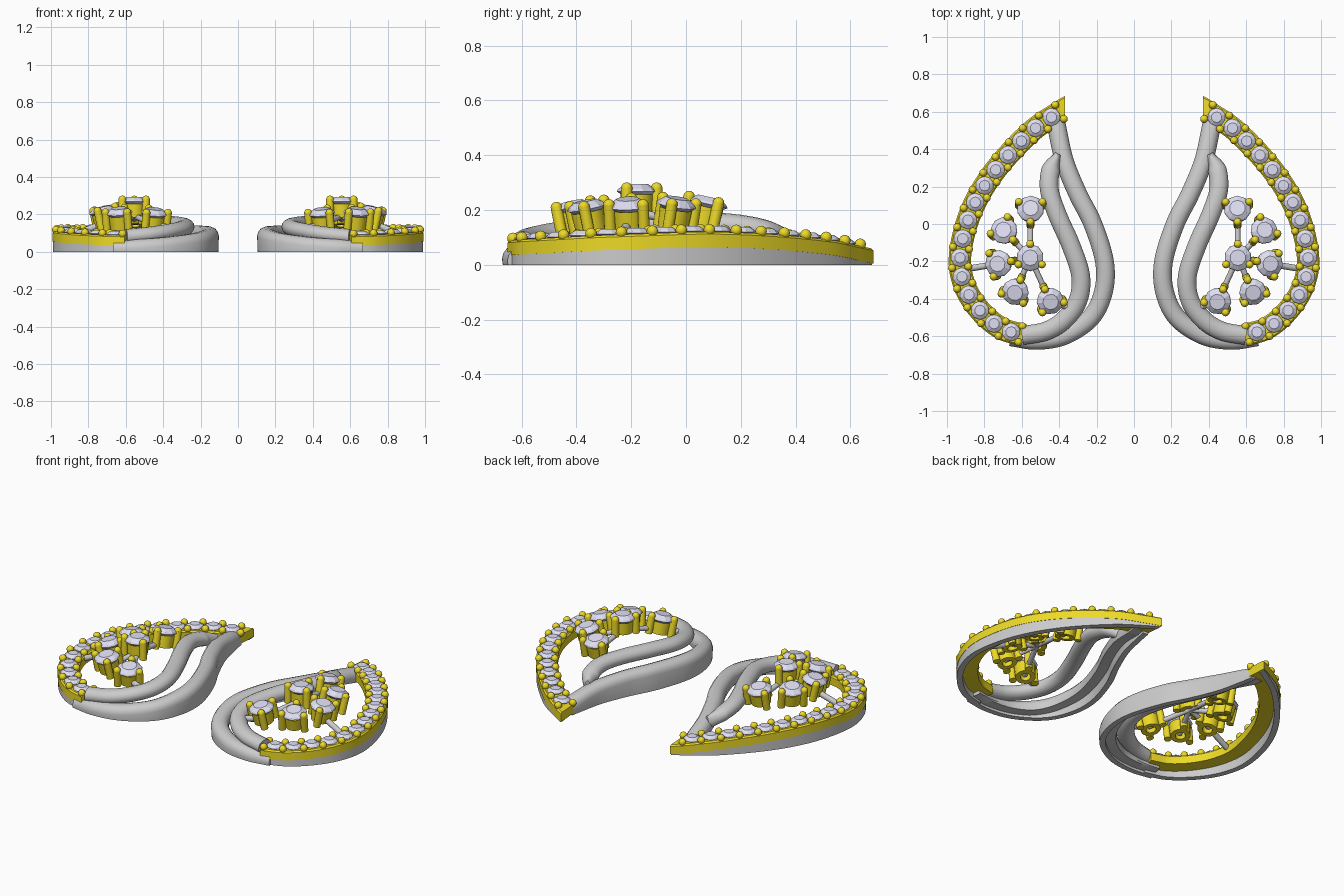
import bpy, bmesh, math
from mathutils import Vector, Matrix

if "Cube" in bpy.data.objects:
    bpy.data.objects.remove(bpy.data.objects["Cube"])

def material(name, col):
    m = bpy.data.materials.new(name)
    m.diffuse_color = col
    m.use_nodes = True
    m.node_tree.nodes["Principled BSDF"].inputs["Base Color"].default_value = m.diffuse_color
    return m

GOLD = material("gold", (0.85, 0.70, 0.02, 1))
STONE = material("stone", (0.74, 0.74, 0.90, 1))

def finish(name, bm, mat=None, angle=35):
    """Turn a bmesh of the right earring into an object mirrored to the left."""
    bmesh.ops.recalc_face_normals(bm, faces=bm.faces)
    me = bpy.data.meshes.new(name)
    bm.to_mesh(me)
    bm.free()
    if angle:
        for p in me.polygons:
            p.use_smooth = True
        me.set_sharp_from_angle(angle=math.radians(angle))
    ob = bpy.data.objects.new(name, me)
    bpy.context.collection.objects.link(ob)
    if mat:
        me.materials.append(mat)
    mir = ob.modifiers.new("mirror", 'MIRROR')
    mir.use_mirror_merge = False
    return ob

def dense(pts):
    """Catmull-Rom points with running length."""
    v = [Vector(p) for p in pts]
    v = [2 * v[0] - v[1]] + v + [2 * v[-1] - v[-2]]
    out = []
    for i in range(1, len(v) - 2):
        a, b, c, d = v[i - 1:i + 3]
        for k in range(12):
            t = k / 12
            out.append(0.5 * (2 * b + (c - a) * t + (2 * a - 5 * b + 4 * c - d) * t**2
                              + (3 * b - a - 3 * c + d) * t**3))
    return out + [v[-2]]

def frames(pts):
    """Point, sideways vector and running length along a path."""
    d = dense(pts)
    res, run = [], 0
    for i, p in enumerate(d):
        t = d[min(i + 1, len(d) - 1)] - d[max(i - 1, 0)]
        side = Vector((-t.y, t.x, 0)).normalized()
        if i:
            run += (p - d[i - 1]).xy.length
        res.append((p, side, run))
    return res

def sweep(name, pts, section, mat=None, cut_x=None, angle=35):
    """Section gives (sideways, absolute height) pairs for a given top height."""
    bm = bmesh.new()
    fr = frames(pts)
    rings = []
    for i, (p, s, _) in enumerate(fr):
        rings.append([bm.verts.new((p.x + s.x * a, p.y + s.y * a, b))
                      for a, b in section(p.z, i / (len(fr) - 1))])
    n = len(rings[0])
    for r0, r1 in zip(rings, rings[1:]):
        for k in range(n):
            bm.faces.new((r0[k], r0[(k + 1) % n], r1[(k + 1) % n], r1[k]))
    bm.faces.new(rings[0])
    bm.faces.new(rings[-1])
    if cut_x is not None:
        geom = bm.verts[:] + bm.edges[:] + bm.faces[:]
        g = bmesh.ops.bisect_plane(bm, geom=geom, plane_co=(cut_x, 0, 0),
                                   plane_no=(-1, 0, 0), clear_outer=True)
        bmesh.ops.holes_fill(bm, edges=[e for e in g['geom_cut']
                                        if isinstance(e, bmesh.types.BMEdge)])
    return finish(name, bm, mat, angle)

def gem(bm, M, r, seg=10):
    for r1, r2, z, h in ((r, r * .93, .06, .12), (r * .93, r * .58, .24, .24), (0.002, r, -.35, .70)):
        bmesh.ops.create_cone(bm, cap_ends=True, segments=seg, radius1=r1, radius2=r2, depth=h * r,
                              matrix=M @ Matrix.Translation((0, 0, z * r)))

def rod(bm, a, b, r, seg=12):
    a, b = Vector(a), Vector(b)
    q = (b - a).to_track_quat('Z', 'Y').to_matrix().to_4x4()
    bmesh.ops.create_cone(bm, cap_ends=True, segments=seg, radius1=r, radius2=r,
                          depth=(b - a).length, matrix=Matrix.Translation((a + b) / 2) @ q)

def ball(bm, p, r):
    bmesh.ops.create_uvsphere(bm, u_segments=12, v_segments=8, radius=r, matrix=Matrix.Translation(p))

# Gold band of the teardrop with a thin grey rail under its outer edge
BAND = [(.30, .655, .055), (.42, .585, .07), (.565, .48, .092), (.752, .274, .112), (.874, .06, .12),
        (.93, -.17, .113), (.905, -.33, .106), (.825, -.46, .098), (.713, -.556, .092), (.59, -.594, .088)]
sweep("gold_band", BAND, lambda h, t: [
    (.06, h - .055), (.06, h - .008), (.052, h), (-.052, h), (-.06, h - .008), (-.06, h - .055)],
    GOLD, .37)
sweep("band_rail", BAND, lambda h, t: [
    (.058, 0), (.058, h - .045), (.024, h - .045), (.024, 0)], None, .375)

# Outer grey arm: rounded top with a wall down to the ground on the outside
OUTER = [(.42, .56, .075), (.405, .48, .095), (.37, .33, .12), (.30, .16, .135), (.22, 0, .14),
         (.158, -.2, .135), (.163, -.36, .12), (.23, -.5, .10), (.37, -.595, .08), (.52, -.622, .068),
         (.66, -.603, .06)]
sweep("outer_arm", OUTER, lambda h, t: [
    (-.047, 0), (-.05, h - .045), (-.045, h - .025), (-.032, h - .008), (-.012, h), (.012, h),
    (.032, h - .008), (.045, h - .025), (.05, h - .045), (.044, max(.015, h - .075)),
    (-.014, max(.015, h - .075)), (-.014, 0)], angle=45)

# Inner grey arm: a round bar rising from the band and fading into the outer arm
INNER = [(.405, .375, .13), (.445, .29, .165), (.452, .18, .185), (.41, .05, .192), (.335, -.12, .19),
         (.285, -.28, .18), (.30, -.41, .165), (.37, -.51, .15), (.47, -.572, .135), (.60, -.597, .122)]

def bar(h, t):
    w = .05 * min(1, .35 + 6 * t)
    return [(w * math.cos(k * math.pi / 8), h - .042 + .042 * math.sin(k * math.pi / 8)) for k in range(16)]

sweep("inner_arm", INNER, bar)

# Row of stones and gold beads along the band
stones, beads = bmesh.new(), bmesh.new()
fr = frames(BAND)
for k in range(31):
    run = .113 + .0515 * k
    p, s, _ = min(fr, key=lambda f: abs(f[2] - run))
    j = fr.index((p, s, _))
    q, _, r2 = fr[min(j + 1, len(fr) - 1)] if fr[j][2] < run else fr[j - 1]
    if abs(r2 - fr[j][2]) > 1e-6:
        p = p.lerp(q, (run - fr[j][2]) / (r2 - fr[j][2]))
    if k % 2:
        gem(stones, Matrix.Translation(p + Vector((0, 0, .004))), .049)
    else:
        for d in (-.044, .044):
            ball(beads, p + s * d + Vector((0, 0, .008)), .021)
finish("band_stones", stones, STONE, 0)
finish("band_beads", beads, GOLD, 60)

# Cluster of six round stones, each in a gold cup with three prongs, joined by grey struts
MAIN = Vector((.555, -.18, .268))
OTHERS = [(.553, .08, .222), (.695, -.035, .218), (.725, -.212, .215), (.635, -.363, .208), (.448, -.412, .205)]
gems, cups, prongs, struts = (bmesh.new() for _ in range(4))

def setting(c, out):
    axis = Vector((out.x, out.y, 0)) * .22 + Vector((0, 0, 1))
    M = Matrix.Translation(c) @ axis.to_track_quat('Z', 'Y').to_matrix().to_4x4()
    gem(gems, M, .073)
    inv = M.to_3x3().inverted()
    d = inv @ (out if out.length else Vector((0, -1, 0)))
    base = math.atan2(d.y, d.x)
    # open tube wall
    prof = [(.06, -.012), (.056, -.085), (.028, -.085), (.03, -.03)]
    n = 20
    rings = [[cups.verts.new(M @ Vector((r * math.cos(a * math.tau / n), r * math.sin(a * math.tau / n), z)))
              for a in range(n)] for r, z in prof]
    for i in range(4):
        A, B = rings[i], rings[(i + 1) % 4]
        for a in range(n):
            cups.faces.new((A[a], A[(a + 1) % n], B[(a + 1) % n], B[a]))
    for k in (60, 180, 300):
        a = base + math.radians(k)
        x, y = .073 * math.cos(a), .073 * math.sin(a)
        rod(prongs, M @ Vector((x, y, -.09)), M @ Vector((x, y, .012)), .021)
        ball(prongs, M @ Vector((x, y, .012)), .021)

setting(MAIN, Vector((0, 0, 0)))
for o in OTHERS:
    c = Vector(o)
    out = (c - MAIN)
    out.z = 0
    setting(c, out.normalized())
    rod(struts, MAIN - Vector((0, 0, .075)), c - Vector((0, 0, .06)), .015)
rod(struts, (.74, -.215, .145), (.89, -.24, .085), .017)
rod(struts, (.43, -.42, .14), (.33, -.45, .125), .017)
finish("cluster_stones", gems, STONE, 0)
finish("cluster_cups", cups, GOLD)
finish("cluster_prongs", prongs, GOLD, 40)
finish("cluster_struts", struts, None, 40)
